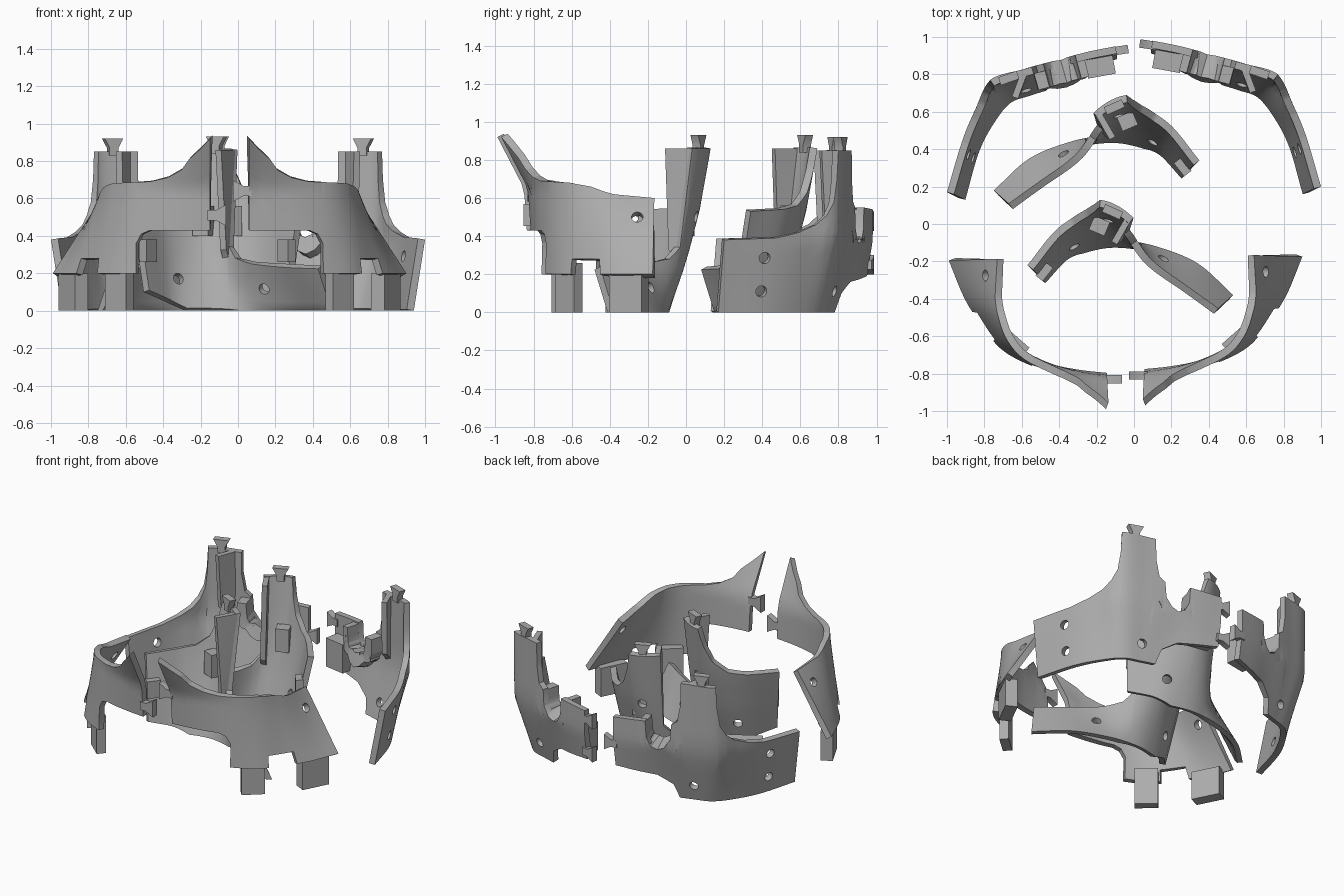
import bpy, bmesh, math
from mathutils import Matrix, Vector

if "Cube" in bpy.data.objects:
    bpy.data.objects.remove(bpy.data.objects["Cube"], do_unlink=True)

grey = bpy.data.materials.new("plain_grey")
grey.use_nodes = True
grey.diffuse_color = (0.42, 0.42, 0.42, 1)
grey.node_tree.nodes["Principled BSDF"].inputs["Base Color"].default_value = (0.42, 0.42, 0.42, 1)


def lerp_keys(keys, t):
    """Piecewise linear lookup; extends the end segments."""
    i = 0
    while i < len(keys) - 2 and t > keys[i + 1][0]:
        i += 1
    (a, va), (b, vb) = keys[i], keys[i + 1]
    return va + (vb - va) * ((t - a) / (b - a))


def spline(pts, u):
    """Catmull-Rom through plan points, one unit of u per point."""
    n = len(pts) - 1
    i = min(max(int(u), 0), n - 1)
    t = u - i
    p1, p2 = Vector(pts[i]), Vector(pts[i + 1])
    p0 = Vector(pts[i - 1]) if i > 0 else 2 * p1 - p2
    p3 = Vector(pts[i + 2]) if i + 2 <= n else 2 * p2 - p1
    return 0.5 * (2 * p1 + (p2 - p0) * t + (2 * p0 - 5 * p1 + 4 * p2 - p3) * t * t
                  + (3 * p1 - p0 - 3 * p2 + p3) * t ** 3)


def surface(levels, u, z):
    p = lerp_keys([(h, spline(pts, u)) for h, pts in levels], z)
    return Vector((p.x, p.y, z))


def finish(name, mesh, mirror=None):
    if mirror:
        mesh.transform(mirror)
        mesh.flip_normals()
    mesh.materials.clear()
    mesh.materials.append(grey)
    obj = bpy.data.objects.new(name, mesh)
    bpy.context.collection.objects.link(obj)
    bpy.ops.object.select_all(action="DESELECT")
    obj.select_set(True)
    bpy.context.view_layer.objects.active = obj
    bpy.ops.object.shade_smooth_by_angle(angle=math.radians(30))
    return obj


def shell_mesh(levels, top, bottom, holes=(), thick=0.04, rows=8):
    """Lofted sheet trimmed by top and bottom profiles, thickened and drilled."""
    start, end = top[0][0], top[-1][0]
    us = sorted({round(start + (end - start) * i / 48, 3) for i in range(49)}
                | {k[0] for k in top + bottom})
    bm = bmesh.new()
    grid = []
    for u in us:
        lo, hi = lerp_keys(bottom, u), lerp_keys(top, u)
        grid.append([bm.verts.new(surface(levels, u, lo + (hi - lo) * j / rows))
                     for j in range(rows + 1)])
    for a, b in zip(grid, grid[1:]):
        for j in range(rows):
            bm.faces.new((a[j], b[j], b[j + 1], a[j + 1]))
    mesh = bpy.data.meshes.new("sheet")
    bm.to_mesh(mesh)
    bm.free()
    obj = bpy.data.objects.new("sheet", mesh)
    bpy.context.collection.objects.link(obj)
    solid = obj.modifiers.new("thickness", "SOLIDIFY")
    solid.thickness, solid.offset = thick, -1
    drill = None
    if holes:
        cut = bmesh.new()
        for u, z in holes:
            p = surface(levels, u, z)
            normal = (surface(levels, u + 0.05, z) - p).cross(surface(levels, u, z + 0.05) - p)
            m = Matrix.Translation(p) @ normal.to_track_quat("Z", "Y").to_matrix().to_4x4()
            bmesh.ops.create_cone(cut, cap_ends=True, segments=20, radius1=0.03,
                                  radius2=0.03, depth=0.16, matrix=m)
        cm = bpy.data.meshes.new("drill")
        cut.to_mesh(cm)
        cut.free()
        drill = bpy.data.objects.new("drill", cm)
        drill.hide_render = True
        bpy.context.collection.objects.link(drill)
        mod = obj.modifiers.new("holes", "BOOLEAN")
        mod.operation, mod.solver, mod.object = "DIFFERENCE", "EXACT", drill
    deps = bpy.context.evaluated_depsgraph_get()
    result = bpy.data.meshes.new_from_object(obj.evaluated_get(deps))
    for v in result.vertices:  # keep the lower rim flat on the ground
        v.co.z = max(v.co.z, 0)
    for o in (obj, drill):
        if o:
            bpy.data.objects.remove(o, do_unlink=True)
    return result


def box(bm, loc, size, yaw=0):
    m = Matrix.Translation(loc) @ Matrix.Rotation(yaw, 4, "Z") @ Matrix.Diagonal((*size, 1))
    bmesh.ops.create_cube(bm, size=1, matrix=m)


def dovetail(bm, loc, yaw=0, roll=0, depth=0.045, s=1.0):
    """Flared joint key, pointing up before it is rolled and turned."""
    m = Matrix.Translation(loc) @ Matrix.Rotation(yaw, 4, "Z") @ Matrix.Rotation(roll, 4, "Y")
    outline = [(-.025, -.02), (.025, -.02), (.025, .02), (.052, .07), (-.052, .07), (-.025, .02)]
    front, back = ([bm.verts.new(m @ Vector((x * s, y, z * s))) for x, z in outline]
                   for y in (-depth / 2, depth / 2))
    bm.faces.new(front)
    bm.faces.new(back[::-1])
    for i in range(6):
        k = (i + 1) % 6
        bm.faces.new((front[k], front[i], back[i], back[k]))


def build(part, meshes, fittings, mirror, names):
    """Make the part and its mirrored partner."""
    for side, m in zip(names, (None, mirror)):
        for label, mesh in meshes.items():
            finish(f"{side}_{part}_{label}", mesh.copy(), m)
        bm = bmesh.new()
        fittings(bm, m is not None)
        bmesh.ops.recalc_face_normals(bm, faces=bm.faces)
        mesh = bpy.data.meshes.new("fittings")
        bm.to_mesh(mesh)
        bm.free()
        finish(f"{side}_{part}_fittings", mesh, m)


def mirror_to(x, y):
    return Matrix.Translation((x, y, 0)) @ Matrix.Diagonal((-1, 1, 1, 1))


quarter = math.pi / 2

# Front pieces: flared brow and cheek shells with a peak and an arched opening
front_levels = [
    (.2, [(.06, -.8), (.2, -.79), (.35, -.77), (.5, -.72), (.63, -.64), (.74, -.5), (.82, -.37), (.9, -.175)]),
    (.65, [(.06, -.83), (.2, -.81), (.35, -.77), (.5, -.7), (.585, -.61), (.63, -.5), (.64, -.38), (.61, -.165)]),
    (.92, [(.06, -.97), (.2, -.91), (.35, -.82), (.5, -.71), (.57, -.61), (.6, -.5), (.61, -.38), (.58, -.165)])]
front_top = [(0, .92), (.4, .86), (.8, .81), (1.1, .75), (1.6, .71), (2.2, .69),
             (4, .68), (5, .66), (6, .62), (7, .6)]
front_bottom = [(0, .43), (2.2, .43), (2.5, .41), (2.68, .36), (2.7, .2), (4.28, .2), (4.3, .28),
                (5.38, .28), (5.4, .2), (7, .2)]


def front_fittings(bm, mirrored):
    dovetail(bm, (.05, -.81, .51 if mirrored else .64), roll=-quarter, s=1.1)
    box(bm, (.545, -.615, .13), (.15, .06, .26), .72)
    box(bm, (.79, -.3, .1), (.19, .08, .2), 1.1)


build("front", {"shell": shell_mesh(front_levels, front_top, front_bottom, [(6.6, .5)])},
      front_fittings, mirror_to(-.09, -.02), ("left", "right"))

# Rear pieces: curved side plate, upright column and a notched rear extension
rear_levels = [
    (0, [(.94, .17), (.865, .43), (.775, .6), (.68, .71), (.56, .755), (.42, .8), (.25, .87), (.1, .92)]),
    (.38, [(1, .2), (.92, .47), (.85, .64), (.77, .79), (.6, .855), (.4, .91), (.25, .95), (.1, .98)]),
    (.86, [(1, .2), (.92, .47), (.84, .65), (.77, .8), (.58, .86), (.4, .91), (.25, .95), (.1, .98)])]
rear_top = [(0, .38), (1, .39), (1.7, .42), (2.25, .46), (2.6, .51), (2.85, .58), (2.96, .7), (3, .85),
            (4.18, .85), (4.22, .7), (4.35, .58), (4.55, .55), (4.6, .44), (4.8, .38), (5.05, .36),
            (5.3, .38), (5.5, .44), (5.55, .55), (7, .54)]
rear_bottom = [(0, 0), (4.6, 0), (4.75, .1), (5.3, .16), (7, .19)]


def rear_fittings(bm, mirrored):
    dovetail(bm, (.67, .81, .85), yaw=-.34)
    for z in (.35,) if mirrored else (.48, .25):
        dovetail(bm, (.1, .955, z), yaw=-.15, roll=-quarter)
    box(bm, (.18, .87, .31), (.15, .1, .2), -.18)


# Upright flange that stiffens the rear column
rear_flange = shell_mesh(
    [(0, [(.58, .79), (.6, .74)]), (.85, [(.57, .835), (.62, .7)])],
    [(0, .85), (1, .85)], [(0, .4), (1, .48)], thick=.035, rows=3)
# Thick half-round collar lining the notch
rear_collar = shell_mesh(
    rear_levels,
    [(4.25, .54), (4.55, .54), (4.6, .44), (4.8, .38), (5.05, .36), (5.3, .38), (5.5, .44),
     (5.55, .54), (5.85, .54)],
    [(4.25, .44), (4.5, .35), (4.8, .29), (5.05, .27), (5.3, .29), (5.6, .35), (5.85, .44)],
    thick=.13, rows=3)
build("rear", {"shell": shell_mesh(rear_levels, rear_top, rear_bottom,
                                   [(.8, .285), (.8, .11), (3.9, .11)]),
               "flange": rear_flange, "collar": rear_collar},
      rear_fittings, mirror_to(0, -.03), ("left", "right"))

# Middle pieces: low strip on one side, tall column, broad wing on the other
mid_levels = [
    (0, [(.53, -.38), (.34, -.21), (.12, -.12), (-.05, -.09), (-.2, -.1), (-.36, -.16), (-.49, -.31)]),
    (.27, [(.44, -.46), (.27, -.335), (.1, -.2), (-.04, -.03), (-.2, .0), (-.38, -.08), (-.53, -.26)]),
    (.53, [(.44, -.47), (.27, -.33), (.1, -.16), (-.03, .01), (-.2, .07), (-.4, -.02), (-.57, -.22)]),
    (.86, [(.44, -.47), (.27, -.33), (.1, -.16), (-.01, .04), (-.2, .13), (-.4, .03), (-.57, -.2)])]
mid_top = [(0, .24), (2, .26), (2.6, .28), (2.9, .34), (2.95, .86), (3.9, .86), (4.05, .74),
           (4.3, .63), (4.7, .56), (5.2, .54), (6, .53)]
mid_bottom = [(0, 0), (4.5, 0), (5.2, .05), (6, .1)]
mid_flank = shell_mesh(
    [(.1, [(-.06, -.11), (-.04, -.08)]), (.27, [(-.06, -.09), (-.045, -.05)]),
     (.86, [(-.09, -.11), (-.015, .02)])],
    [(0, .86), (1, .86)], [(0, .33), (1, .25)], thick=.035, rows=6)


def mid_fittings(bm, mirrored):
    dovetail(bm, (-.115, .065, .86), yaw=-.42)
    box(bm, (-.185, -.01, .48), (.09, .08, .16), -.4)
    box(bm, (-.48, -.255, .32), (.09, .05, .12), .9)


build("middle", {"shell": shell_mesh(mid_levels, mid_top, mid_bottom,
                                     [(1.75, .13), (3.6, .5), (4.8, .16)]),
                 "flank": mid_flank},
      mid_fittings, mirror_to(-.22, .56), ("forward", "rearward"))
